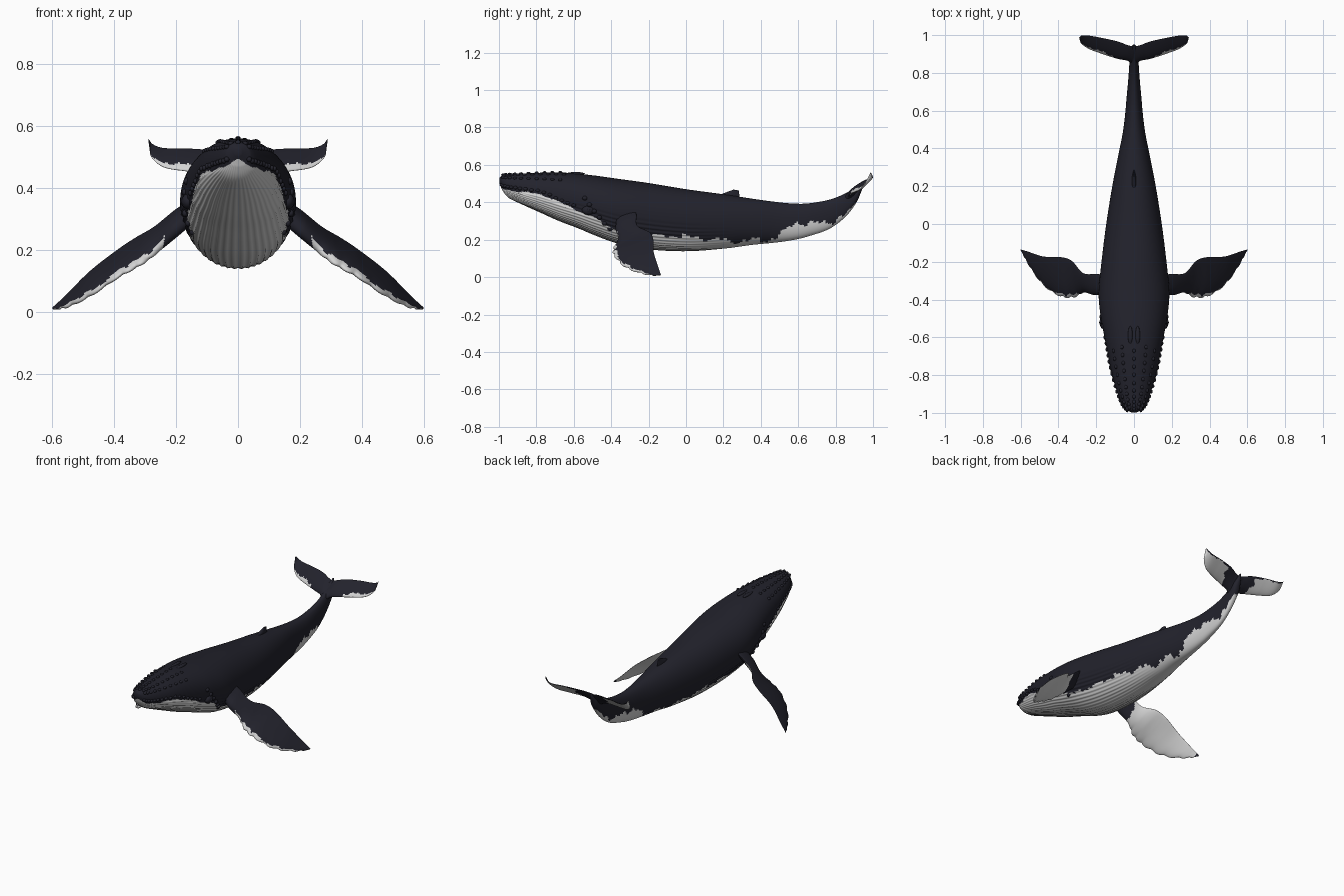
import bpy, bmesh, math
from mathutils import Vector, Matrix

cube = bpy.data.objects.get("Cube")
if cube:
    bpy.data.objects.remove(cube, do_unlink=True)


def material(name, rgb):
    mat = bpy.data.materials.new(name)
    mat.use_nodes = True
    mat.diffuse_color = (*rgb, 1)
    mat.node_tree.nodes["Principled BSDF"].inputs["Base Color"].default_value = (*rgb, 1)
    return mat


DARK = material("dark navy skin", (0.016, 0.016, 0.025))
WHITE = material("white skin", (0.65, 0.65, 0.65))


def finish(name, bm, mirrored=False):
    bmesh.ops.recalc_face_normals(bm, faces=bm.faces)
    mesh = bpy.data.meshes.new(name)
    bm.to_mesh(mesh)
    bm.free()
    for mat in (DARK, WHITE):
        mesh.materials.append(mat)
    for poly in mesh.polygons:
        poly.use_smooth = True
    obj = bpy.data.objects.new(name, mesh)
    bpy.context.collection.objects.link(obj)
    if mirrored:
        obj.modifiers.new("Mirror", "MIRROR").use_clip = False
    return obj


def spline(points, t):
    """Smooth curve through tuples of any length; t counts the points."""
    last = len(points) - 1
    i = min(int(t), last - 1)
    f = t - i
    a, b, c, d = (points[max(0, min(last, i + k))] for k in (-1, 0, 1, 2))
    return [q + f * ((r - p) + f * (2 * p - 5 * q + 4 * r - s + f * (3 * (q - r) + s - p))) / 2
            if i + 2 <= last and i else q + f * (r - q)
            for p, q, r, s in zip(a, b, c, d)]


def ease(lo, hi, v):
    f = max(0, min(1, (v - lo) / (hi - lo)))
    return f * f * (3 - 2 * f)


def ragged(v, w=0):
    return math.sin(37 * v + 1) * 0.5 + math.sin(83 * v + 9 * w) * 0.3 + math.sin(171 * v - 40 * w) * 0.25


def loft(rings, paint):
    """Skin closed rings; paint(row, column, centre) gives the colour index."""
    bm = bmesh.new()
    rows = [[bm.verts.new(p) for p in ring] for ring in rings]
    n = len(rows[0])
    for i in range(len(rows) - 1):
        for j in range(n):
            k = (j + 1) % n
            face = bm.faces.new((rows[i][j], rows[i][k], rows[i + 1][k], rows[i + 1][j]))
            face.material_index = paint(i, j, face.calc_center_median())
    bm.faces.new(rows[0])
    bm.faces.new(rows[-1])
    return bm


# Body stations: y, half width, top, bottom, height of the colour edge
BODY = [(-.998, .012, .53, .505, .5), (-.985, .04, .545, .47, .475), (-.95, .065, .55, .425, .465),
        (-.88, .092, .553, .39, .455), (-.78, .12, .558, .345, .44), (-.68, .14, .56, .3, .4),
        (-.58, .16, .553, .262, .355), (-.48, .178, .542, .22, .31), (-.36, .187, .525, .178, .245),
        (-.2, .172, .503, .148, .225), (0, .147, .47, .138, .215), (.2, .115, .443, .152, .195),
        (.35, .086, .42, .172, .195), (.48, .06, .402, .185, .215), (.58, .047, .393, .2, .29),
        (.66, .04, .395, .22, .285), (.77, .03, .415, .26, .3), (.86, .024, .452, .33, .34),
        (.92, .022, .495, .415, .4), (.95, .006, .515, .49, .3)]


def body_point(t, angle):
    y, width, top, bottom, edge = spline(BODY, t)
    ca, sa = math.cos(angle), math.sin(angle)
    mid, half = (top + bottom) / 2, (top - bottom) / 2
    # pleated throat, fading out along the belly
    pleat = (0.5 + 0.5 * math.cos(48 * angle)) * ease(0, 0.3, -sa) * (1 - ease(-0.1, 0.3, y))
    size = 1 - 0.028 * pleat
    x = math.copysign(abs(ca) ** 0.92, ca) * width * size
    z = mid + math.copysign(abs(sa) ** 0.92, sa) * half * size
    # lower lip stands slightly proud of the upper jaw
    x *= 1 + 0.05 * ease(0, 0.012, edge - z) * (1 - ease(-0.65, -0.5, y))
    return Vector((x, y, z))


SEGMENTS, STEPS = 192, 9
params = [i / STEPS for i in range((len(BODY) - 1) * STEPS + 1)]
rings = [[body_point(t, math.tau * j / SEGMENTS) for j in range(SEGMENTS)] for t in params]


def paint_body(i, j, c):
    edge = spline(BODY, params[i])[4]
    rough = 0.006 + 0.018 * ease(-0.5, 0.4, c.y)
    return int(c.z < edge + rough * ragged(c.y, c.z))


finish("body", loft(rings, paint_body))


def blade(name, stations, paint, scallop=0, steps=14, around=40, mirrored=True):
    """Tapered fin lofted from leading point, trailing point and half thickness."""
    flat = [(*lead, *trail, thick) for lead, trail, thick in stations]
    total = (len(flat) - 1) * steps
    rows = [spline(flat, i / steps) for i in range(total + 1)]
    span = Vector(flat[-1][:3]) - Vector(flat[0][:3])
    rings = []
    for i, row in enumerate(rows):
        lead, trail = Vector(row[:3]), Vector(row[3:6])
        chord = trail - lead
        normal = span.cross(chord).normalized()
        u = i / total
        bump = scallop * abs(math.sin(u * math.pi * 11)) * ease(0.25, 0.4, u) * (1 - ease(0.93, 1, u))
        lead = lead - chord.normalized() * bump
        ring = []
        for j in range(around):
            a = math.tau * j / around
            c = (1 - math.cos(a)) / 2
            ring.append(lead.lerp(trail, c) + normal * row[6] * math.sin(a) * (1.25 - 0.8 * c))
        rings.append(ring)

    def rule(i, j, centre):
        a = math.tau * (j + 0.5) / around
        return int(paint(centre, (1 - math.cos(a)) / 2, a < math.pi))

    return finish(name, loft(rings, rule), mirrored)


# Pectoral fins: dark above, white below and along the knobbly front edge
def paint_pectoral(p, c, upper):
    if p.x < 0.235 + 0.012 * ragged(p.y):
        return False
    return c < 0.07 + 0.05 * ragged(p.x) if upper else p.x < 0.585


blade("pectoral_fins", [
    ((.14, -.37, .31), (.14, -.27, .37), .03),
    ((.2, -.375, .255), (.2, -.265, .33), .028),
    ((.26, -.36, .2), (.27, -.26, .275), .022),
    ((.32, -.38, .155), (.33, -.195, .24), .018),
    ((.39, -.375, .115), (.39, -.175, .2), .016),
    ((.48, -.315, .055), (.48, -.172, .13), .014),
    ((.555, -.213, .018), (.565, -.145, .045), .009),
    ((.597, -.14, .008), (.6, -.135, .014), .003)], paint_pectoral, scallop=0.011)


# Tail flukes: white beneath with a dark root, pale patches on the front edge
def paint_fluke(p, c, upper):
    if upper:
        return p.x > 0.11 and c < 0.16 + 0.12 * ragged(p.x)
    return p.x > 0.1 + 0.03 * ragged(p.z) and c < 0.93 + 0.06 * ragged(p.x)


blade("tail_flukes", [
    ((0, .84, .4), (0, .94, .5), .02),
    ((.03, .865, .43), (.03, .945, .51), .017),
    ((.085, .875, .445), (.085, .966, .522), .012),
    ((.165, .9, .455), (.165, .984, .528), .01),
    ((.24, .928, .468), (.243, .998, .53), .007),
    ((.283, .96, .505), (.28, .997, .545), .004),
    ((.29, .985, .555), (.288, .99, .558), .002)], paint_fluke)

# Small hooked dorsal fin
blade("dorsal_fin", [
    ((0, .15, .425), (0, .31, .4), .016),
    ((0, .205, .45), (0, .287, .43), .012),
    ((0, .255, .468), (0, .282, .463), .004)], lambda p, c, upper: False, mirrored=False)


def blobs(name, items, mirrored=False):
    bm = bmesh.new()
    for centre, scale in items:
        place = Matrix.Translation(centre) @ Matrix.Diagonal((*scale, 1))
        bmesh.ops.create_icosphere(bm, subdivisions=2, radius=1, matrix=place)
    return finish(name, bm, mirrored)


# Knobs over the snout, along the upper lip and on the cheeks
knobs = []
for i in range(10):
    t = 1.3 + i * 0.42
    for degrees in (90, 66, 42):
        shift = 0.2 if degrees == 66 else 0
        knobs.append((body_point(t + shift, math.radians(degrees)), (.009, .011, .008)))
for i in range(16):
    t = 1 + i * 0.32
    edge = spline(BODY, t)[4] + 0.018
    angle = min((math.radians(d) for d in range(-60, 80, 2)), key=lambda a: abs(body_point(t, a).z - edge))
    knobs.append((body_point(t, angle), (.009, .012, .009)))
for i in range(6):
    knobs.append((body_point(6.4 + i * 0.25, math.radians(8 - 9 * i)), (.01, .014, .012)))
blobs("head_knobs", knobs, True)

# Eye mounds, eyes and blowhole ridge
blobs("eye_mounds", [(body_point(6.6, -0.2) - Vector((.006, 0, 0)), (.02, .036, .026))], True)
blobs("eyes", [(body_point(6.6, -0.2) + Vector((.01, 0, 0)), (.006, .01, .008))], True)
blobs("blowhole_ridge", [(body_point(5.9, math.radians(84)), (.013, .05, .009))], True)
